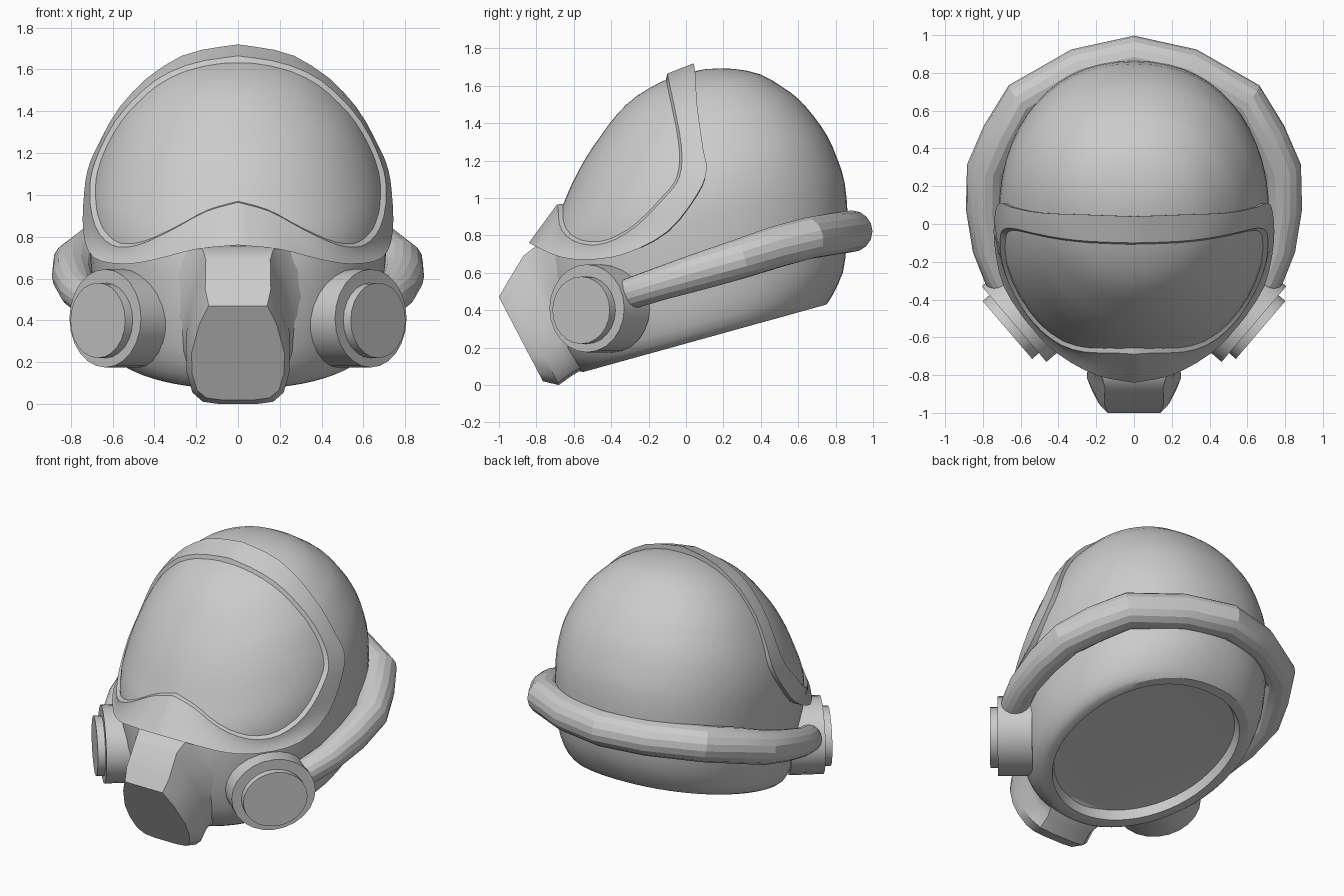
import bpy, bmesh, math
from mathutils import Vector
from mathutils.bvhtree import BVHTree

if "Cube" in bpy.data.objects:
    bpy.data.objects.remove(bpy.data.objects["Cube"])


def spline(pts, n):
    """Catmull-Rom resampling of a list of tuples, n steps per span."""
    p = [pts[0]] + list(pts) + [pts[-1]]
    out = []
    for i in range(1, len(p) - 2):
        for k in range(n):
            t = k / n
            out.append(tuple(0.5 * (2 * b + (c - a) * t + (2 * a - 5 * b + 4 * c - d) * t * t
                                    + (3 * b - a - 3 * c + d) * t ** 3)
                             for a, b, c, d in zip(*p[i - 1:i + 3])))
    return out + [tuple(pts[-1])]


def loft(rings, close=False, cap_start=False, cap_end=False):
    """Skin a list of closed rings that all have the same point count."""
    bm = bmesh.new()
    vs = [[bm.verts.new(p) for p in r] for r in rings]
    n = len(vs[0])
    for i in range(len(vs) if close else len(vs) - 1):
        a, b = vs[i], vs[(i + 1) % len(vs)]
        for j in range(n):
            bm.faces.new((a[j], a[(j + 1) % n], b[(j + 1) % n], b[j]))
    if cap_start:
        bm.faces.new(vs[0])
    if cap_end:
        bm.faces.new(vs[-1])
    bmesh.ops.remove_doubles(bm, verts=bm.verts, dist=0.0005)
    bmesh.ops.recalc_face_normals(bm, faces=bm.faces)
    return bm


def finish(name, bm, angle=30):
    me = bpy.data.meshes.new(name)
    bm.to_mesh(me)
    bm.free()
    ob = bpy.data.objects.new(name, me)
    bpy.context.collection.objects.link(ob)
    bpy.ops.object.select_all(action='DESELECT')
    ob.select_set(True)
    bpy.context.view_layer.objects.active = ob
    bpy.ops.object.shade_smooth_by_angle(angle=math.radians(angle))
    return ob


# Helmet shell: rings stacked along a tilted axis (height, front, back, half width)
profile = [(.214, -.51, .838, .58), (.25, -.56, .88, .63),
           (.357, -.61, .97, .67), (.5, -.615, 1.03, .69), (.64, -.60, 1.075, .705),
           (.82, -.56, 1.107, .715), (.95, -.50, 1.103, .71), (1.08, -.395, 1.084, .68),
           (1.2, -.30, 1.043, .63), (1.315, -.19, .987, .565), (1.4, -.09, .92, .495),
           (1.493, .03, .829, .395), (1.56, .16, .70, .27), (1.6, .32, .55, .12),
           (1.606, .43, .43, 0)]
ca, sa = math.cos(math.radians(15.5)), math.sin(math.radians(15.5))
# Recessed floor and rim of the neck opening come first, then the outer skin
neck = [(.30, .15, .15, 0), (.275, -.43, .755, .52), (.214, -.455, .78, .535)]
rings = []
for w, f, b, h in neck + spline(profile, 2):
    ring = []
    for k in range(56):
        t = 2 * math.pi * k / 56
        c, s = math.cos(t), math.sin(t)
        e = 1 if s < 0 else .91
        x = h * math.copysign(abs(c) ** e, c)
        u = (f + b) / 2 + (b - f) / 2 * math.copysign(abs(s) ** e, s)
        ring.append((x, u * ca - w * sa, u * sa + w * ca))
    rings.append(ring)
bm = loft(rings)
tree = BVHTree.FromBMesh(bm)
finish("helmet_shell", bm)

# Visor frame: raised band that wraps the shell around the visor
inner = [(0, -.10, 1.665), (.25, -.09, 1.615), (.45, -.06, 1.475), (.60, -.02, 1.25),
         (.66, -.03, 1.1), (.67, -.1, 1.0), (.65, -.25, .85), (.57, -.40, .765),
         (.45, -.52, .765), (.3, -.61, .83), (.15, -.67, .92), (0, -.69, .965)]
outer = [(0, .04, 1.72), (.27, .05, 1.665), (.50, .06, 1.49), (.65, .09, 1.27),
         (.71, .11, 1.15), (.735, .06, 1.02), (.74, -.1, .82), (.69, -.33, .70),
         (.55, -.54, .67), (.40, -.69, .69), (.2, -.80, .74), (0, -.84, .76)]
centre = Vector((0, .05, .85))
visor_centre = Vector((0, -.4, 1.2))


def on_shell(p, lift, keep_higher=True):
    d = Vector(p) - centre
    hit = tree.ray_cast(centre, d.normalized())
    r = (hit[3] if hit[0] else d.length) + lift
    return centre + d.normalized() * (max(r, d.length) if keep_higher else r)


sections = []
for a, b in zip(spline(inner, 3), spline(outer, 3)):
    mid = (Vector(a) + Vector(b)) / 2
    lip = Vector(a).lerp(visor_centre, .05)
    sections.append([on_shell(lip, -.01, False), on_shell(a, .022), on_shell(mid, .024),
                     on_shell(b, .024), on_shell(b, -.02, False)])
mirrored = [[Vector((-p.x, p.y, p.z)) for p in s] for s in sections[-2:0:-1]]
finish("visor_frame", loft(sections + mirrored, close=True), 35)

# Snout: bevelled front plate on a neck that flares back into the shell
half = [(.14, 0), (.185, .2), (.222, .5), (.22, .72), (.195, .9), (.15, .98), (.08, 1)]
outline = half + [(-x, t) for x, t in reversed(half)]
steps = [(-1, .47, -.765, .02, 1), (-.955, .55, -.68, .0, 1.12),
         (-.87, .69, -.61, .05, 1.1), (-.80, .745, -.56, .08, 1.22),
         (-.72, .76, -.52, .12, 1.6), (-.60, .76, -.45, .17, 2.2)]
finish("snout", loft([[(x * s, y0 + (y1 - y0) * t, z0 + (z1 - z0) * t) for x, t in outline]
                      for y0, z0, y1, z1, s in steps], cap_start=True, cap_end=True), 32)

# Filter canisters: wide drum with a smaller cap, one on each cheek
for side, label in ((1, "right"), (-1, "left")):
    axis = Vector((.76 * side, -.65, 0))
    across = Vector((.65 * side, .76, 0))

    def disc(origin, depth, r):
        o = Vector(origin) + axis * depth
        return [o + across * (1.12 * r * math.cos(t)) + Vector((0, 0, r * math.sin(t)))
                for t in (2 * math.pi * k / 24 for k in range(24))]

    o = (.635 * side, -.53, .41)
    finish(label + "_filter_drum", loft([disc(o, -.21, .235), disc(o, 0, .235)],
                                        cap_start=True, cap_end=True))
    o = (.64 * side, -.535, .40)
    finish(label + "_filter_cap", loft([disc(o, -.02, .18), disc(o, .04, .18)],
                                       cap_start=True, cap_end=True))

# Air hose: segmented tube from one canister round the back to the other
path = [(.66, -.36, .475, .075), (.71, -.28, .495, .085), (.765, -.13, .545, .09),
        (.79, .08, .61, .1), (.78, .29, .675, .107), (.695, .47, .735, .112),
        (.59, .65, .785, .112), (.29, .82, .812, .112), (0, .885, .822, .112)]
path += [(-x, y, z, r) for x, y, z, r in reversed(path[:-1])]
hose = []
for i, (x, y, z, r) in enumerate(path):
    tangent = (Vector(path[min(i + 1, len(path) - 1)][:3])
               - Vector(path[max(i - 1, 0)][:3])).normalized()
    flat = tangent.cross(Vector((0, 0, 1))).normalized()
    up = flat.cross(tangent)
    hose.append([Vector((x, y, z)) + flat * (r * math.cos(t)) + up * (r * math.sin(t))
                 for t in (2 * math.pi * k / 16 for k in range(16))])
finish("air_hose", loft(hose, cap_start=True, cap_end=True), 20)
